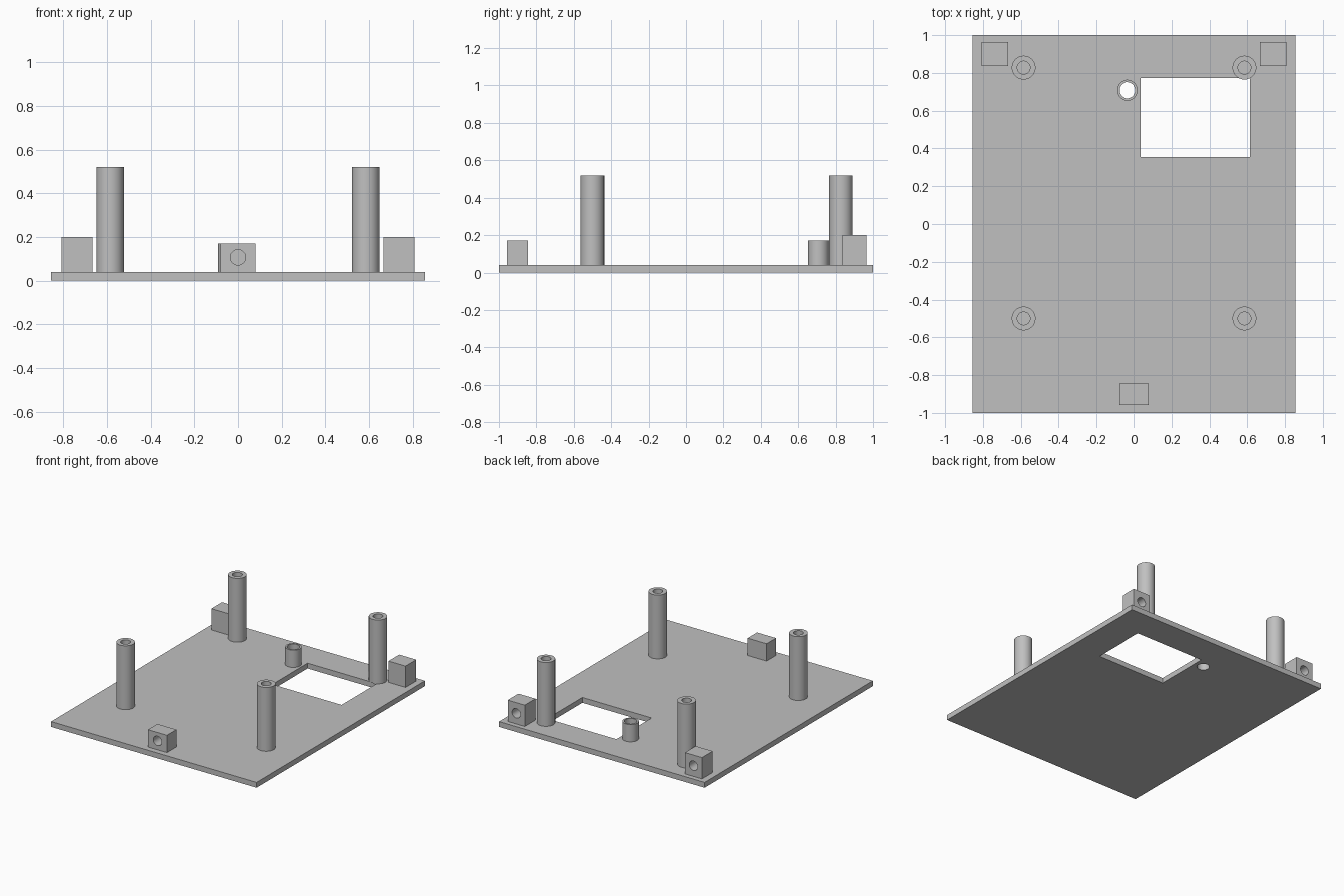
import bpy, bmesh, math
from mathutils import Vector

if "Cube" in bpy.data.objects:
    bpy.data.objects.remove(bpy.data.objects["Cube"])

grey = bpy.data.materials.new("plain grey")
grey.diffuse_color = (0.53, 0.53, 0.53, 1)
grey.use_nodes = True
grey.node_tree.nodes["Principled BSDF"].inputs["Base Color"].default_value = grey.diffuse_color

PLATE_TOP = 0.04
SEGMENTS = 64


def make_object(name, bm):
    bmesh.ops.recalc_face_normals(bm, faces=bm.faces)
    mesh = bpy.data.meshes.new(name)
    bm.to_mesh(mesh)
    bm.free()
    mesh.materials.append(grey)
    obj = bpy.data.objects.new(name, mesh)
    bpy.context.collection.objects.link(obj)
    return obj


def activate(obj):
    bpy.ops.object.select_all(action='DESELECT')
    obj.select_set(True)
    bpy.context.view_layer.objects.active = obj


def smooth(obj):
    activate(obj)
    bpy.ops.object.shade_smooth_by_angle(angle=math.radians(30))


def box(name, x0, x1, y0, y1, z0, z1):
    bm = bmesh.new()
    bmesh.ops.create_cube(bm, size=1)
    for v in bm.verts:
        v.co = Vector((x1 if v.co.x > 0 else x0,
                       y1 if v.co.y > 0 else y0,
                       z1 if v.co.z > 0 else z0))
    return make_object(name, bm)


def lathe(name, profile, x, y):
    """Spin a closed (radius, z) profile around a vertical axis."""
    bm = bmesh.new()
    verts = [bm.verts.new((r, 0, z)) for r, z in profile]
    edges = [bm.edges.new((verts[i - 1], verts[i])) for i in range(len(verts))
             if profile[i - 1][0] > 0 or profile[i][0] > 0]
    bmesh.ops.spin(bm, geom=verts + edges, axis=(0, 0, 1), cent=(0, 0, 0),
                   angle=math.tau, steps=SEGMENTS)
    bmesh.ops.remove_doubles(bm, verts=bm.verts, dist=1e-5)
    bmesh.ops.translate(bm, verts=bm.verts, vec=(x, y, 0))
    obj = make_object(name, bm)
    smooth(obj)
    return obj


def cut(obj, cutter):
    activate(obj)
    mod = obj.modifiers.new("cut", 'BOOLEAN')
    mod.operation = 'DIFFERENCE'
    mod.solver = 'EXACT'
    mod.object = cutter
    bpy.ops.object.modifier_apply(modifier=mod.name)
    bpy.data.objects.remove(cutter)


def drill(obj, centre, radius, depth, along_y=False):
    bpy.ops.mesh.primitive_cylinder_add(
        vertices=SEGMENTS, radius=radius, depth=depth, location=centre,
        rotation=(math.pi / 2 if along_y else 0, 0, 0))
    cut(obj, bpy.context.object)
    smooth(obj)


# Base plate with a rectangular window and a round hole
plate = box("base_plate", -0.855, 0.855, -1, 1, 0, PLATE_TOP)
cut(plate, box("window_cutter", 0.037, 0.613, 0.356, 0.774, -0.1, 0.1))
HOLE_X, HOLE_Y, HOLE_R = -0.035, 0.708, 0.043
drill(plate, (HOLE_X, HOLE_Y, 0), HOLE_R, 0.3)

# Collar around the round hole
lathe("hole_collar", [(HOLE_R, PLATE_TOP), (0.056, PLATE_TOP),
                      (0.056, 0.17), (HOLE_R, 0.17)], HOLE_X, HOLE_Y)

# Four tall standoffs with blind screw holes
standoff = [(0, PLATE_TOP), (0.063, PLATE_TOP), (0.063, 0.52),
            (0.034, 0.52), (0.034, 0.08), (0, 0.08)]
for side, x in (("left", -0.585), ("right", 0.585)):
    for end, y in (("front", -0.5), ("back", 0.828)):
        lathe(f"standoff_{end}_{side}", standoff, x, y)

# Rear mounting blocks, drilled from the back
for side, s in (("left", -1), ("right", 1)):
    block = box(f"rear_block_{side}", s * 0.737 - 0.071, s * 0.737 + 0.071,
                0.837, 0.964, PLATE_TOP, 0.2)
    drill(block, (s * 0.737, 0.964, 0.12), 0.035, 0.18, along_y=True)

# Front mounting block, drilled from the front
block = box("front_block", -0.079, 0.079, -0.957, -0.845, PLATE_TOP, 0.17)
drill(block, (0, -0.957, 0.107), 0.035, 0.16, along_y=True)
